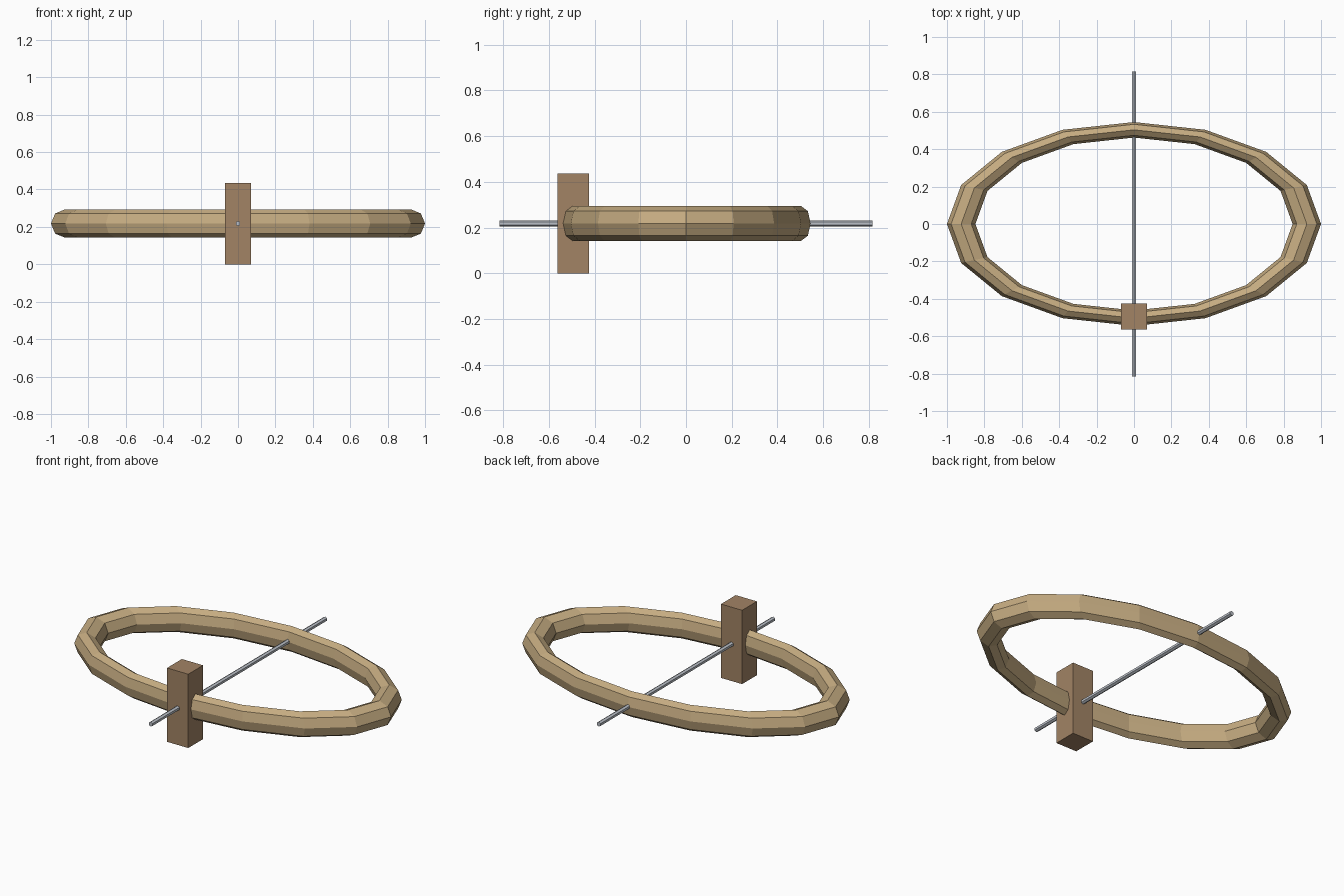
import bpy, math

if "Cube" in bpy.data.objects:
    bpy.data.objects.remove(bpy.data.objects["Cube"])

def colour(obj, name, rgb):
    mat = bpy.data.materials.new(name)
    mat.diffuse_color = (*rgb, 1)
    mat.use_nodes = True
    mat.node_tree.nodes["Principled BSDF"].inputs["Base Color"].default_value = mat.diffuse_color
    obj.data.materials.append(mat)

ZC = 0.218  # height of the ring and rod centreline

# Oval wooden hoop: 16 segments, eight-sided section, squashed in y
bpy.ops.mesh.primitive_torus_add(major_segments=16, minor_segments=8,
                                 major_radius=0.924, minor_radius=0.076,
                                 location=(0, 0, ZC))
hoop = bpy.context.object
hoop.name = "oval_hoop"
hoop.scale = (1, 0.545, 1)
colour(hoop, "light_wood", (0.56, 0.41, 0.22))

# Square block clamped over the front of the hoop
bpy.ops.mesh.primitive_cube_add(size=1, location=(0, -0.494, ZC))
block = bpy.context.object
block.name = "handle_block"
block.scale = (0.138, 0.138, 2 * ZC)
colour(block, "brown_wood", (0.36, 0.23, 0.13))

# Thin metal rod running front to back through block and hoop
bpy.ops.mesh.primitive_cylinder_add(vertices=6, radius=0.0135, depth=1.63,
                                    location=(0, 0, ZC),
                                    rotation=(math.pi / 2, 0, 0))
rod = bpy.context.object
rod.name = "metal_rod"
colour(rod, "steel", (0.5, 0.53, 0.58))
